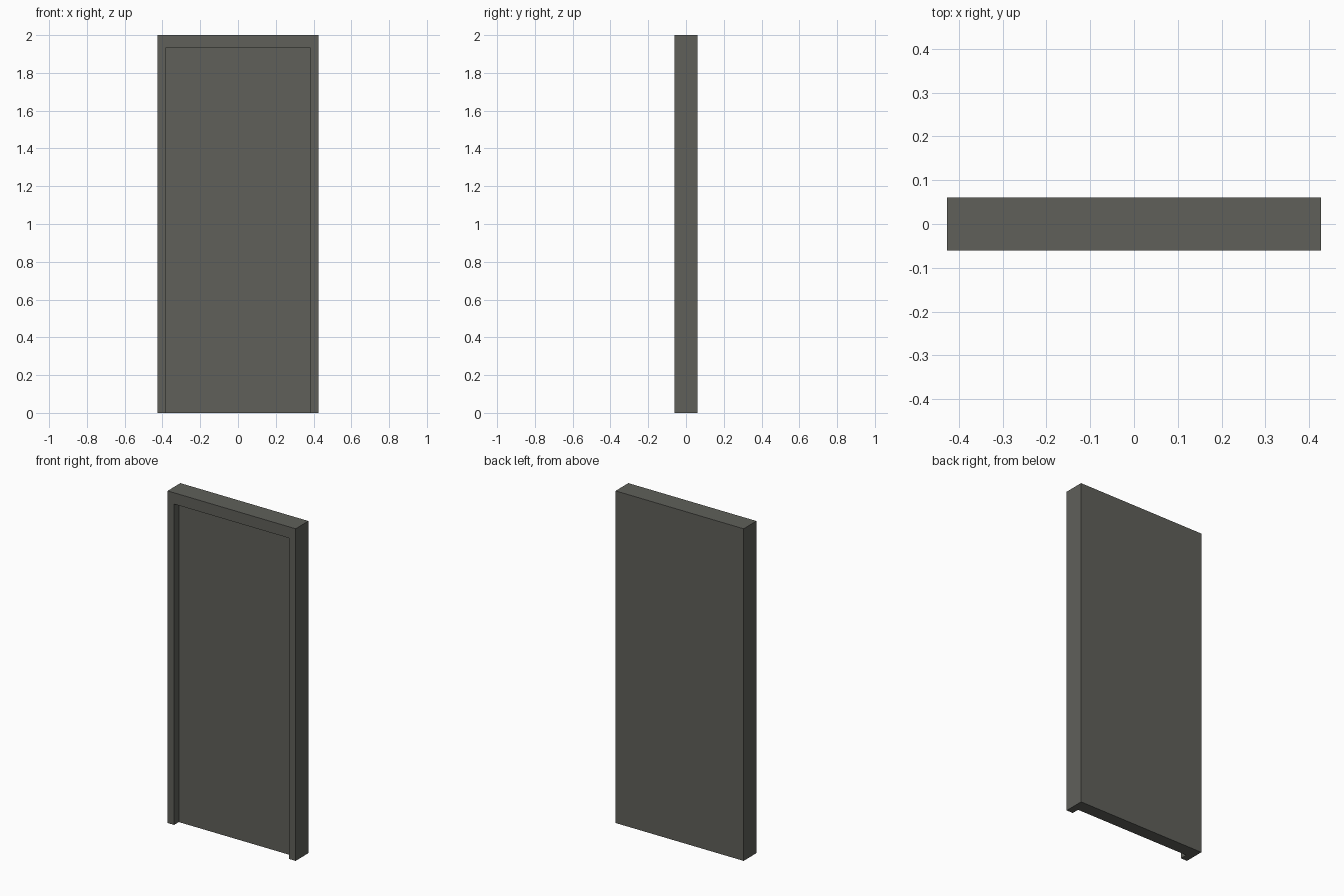
import bpy

if "Cube" in bpy.data.objects:
    bpy.data.objects.remove(bpy.data.objects["Cube"])

W, D, H = 0.853, 0.122, 2.0          # overall size
OPEN_W, OPEN_H, RECESS = 0.767, 1.932, 0.045


def box(name, x0, x1, y0, y1, z0, z1):
    bpy.ops.mesh.primitive_cube_add(size=1)
    ob = bpy.context.object
    ob.name = name
    for v in ob.data.vertices:
        v.co = (x1 if v.co.x > 0 else x0,
                y1 if v.co.y > 0 else y0,
                z1 if v.co.z > 0 else z0)
    return ob


# Single flat colour
grey = bpy.data.materials.new("warm dark grey")
grey.diffuse_color = (0.115, 0.117, 0.102, 1)
grey.use_nodes = True
grey.node_tree.nodes["Principled BSDF"].inputs["Base Color"].default_value = grey.diffuse_color

# Door slab with its frame
door = box("door_and_frame", -W / 2, W / 2, -D / 2, D / 2, 0, H)
door.data.materials.append(grey)

# Shallow recess in the front, open at the bottom, leaving jambs and header
cutter = box("recess_cutter", -OPEN_W / 2, OPEN_W / 2,
             -D / 2 - 0.1, -D / 2 + RECESS, -0.1, OPEN_H)
cutter.data.materials.append(grey)
cut = door.modifiers.new("recess", 'BOOLEAN')
cut.operation = 'DIFFERENCE'
cut.solver = 'EXACT'
cut.object = cutter
bpy.context.view_layer.objects.active = door
bpy.ops.object.modifier_apply(modifier="recess")
bpy.data.objects.remove(cutter)
